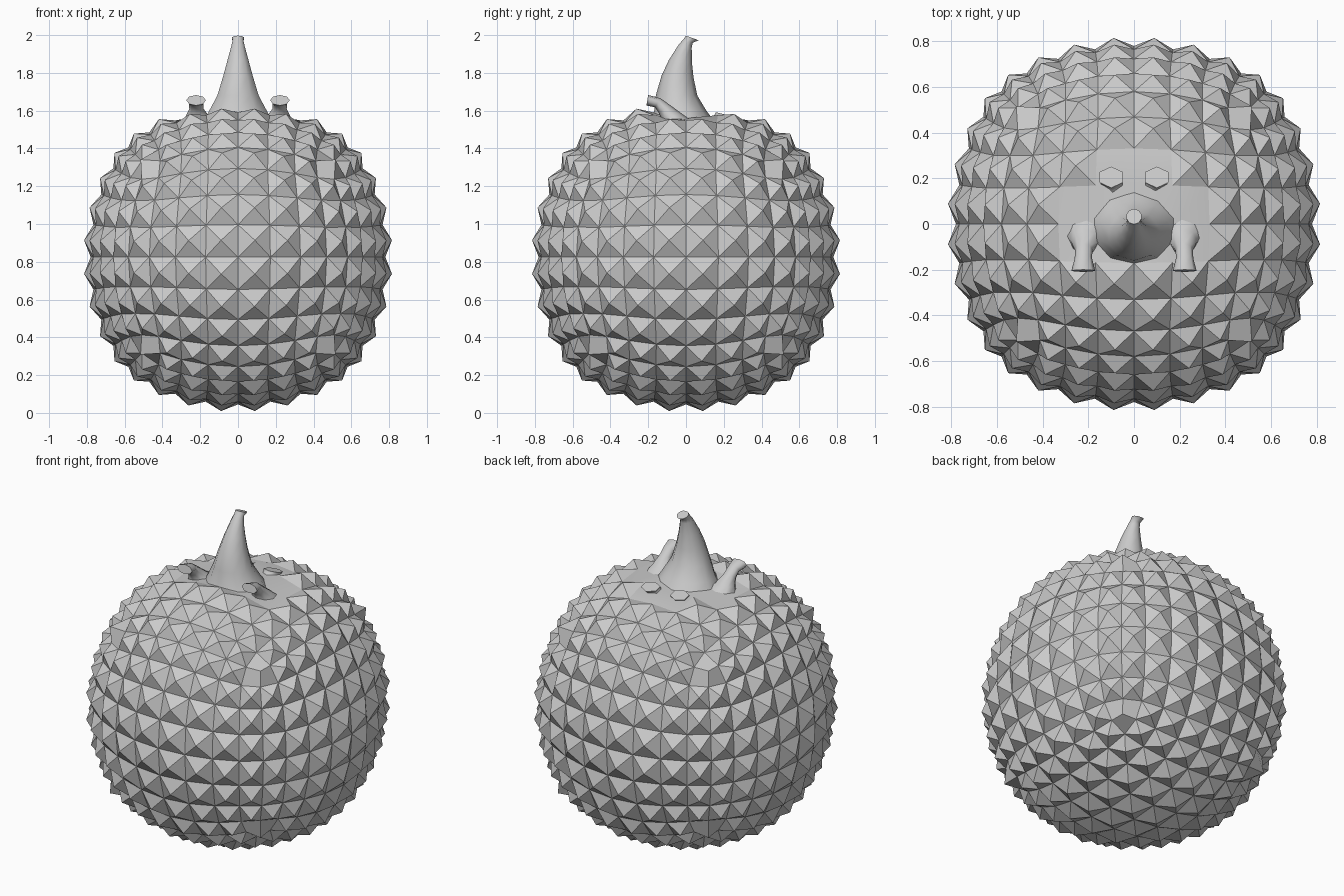
import bpy, bmesh, math
from mathutils import Matrix, Vector

if "Cube" in bpy.data.objects:
    bpy.data.objects.remove(bpy.data.objects["Cube"])

CZ = 0.825        # height of the body centre
BASE_R = 0.78     # radius of the husk at the middle of each cube side
SPIKE = 0.05


def loft(name, rings, sides):
    """Closed tube through rings of (x, y, z, half width, half depth, tilt about x)."""
    bm = bmesh.new()
    loops = []
    for x, y, z, rx, ry, tilt in rings:
        rot = Matrix.Rotation(math.radians(tilt), 3, 'X')
        loop = []
        for i in range(sides):
            a = 2 * math.pi * i / sides - math.pi / 2
            p = rot @ Vector((rx * math.cos(a), ry * math.sin(a), 0))
            loop.append(bm.verts.new(p + Vector((x, y, z))))
        loops.append(loop)
    for lo, hi in zip(loops, loops[1:]):
        for i in range(sides):
            j = (i + 1) % sides
            bm.faces.new((lo[i], lo[j], hi[j], hi[i])).smooth = True
    bm.faces.new(loops[0][::-1])
    bm.faces.new(loops[-1])
    bmesh.ops.recalc_face_normals(bm, faces=bm.faces)
    me = bpy.data.meshes.new(name)
    bm.to_mesh(me)
    bm.free()
    ob = bpy.data.objects.new(name, me)
    bpy.context.collection.objects.link(ob)
    return ob


# Husk: rounded cube, every cell raised to a pyramid except around the stem
bpy.ops.mesh.primitive_cube_add(size=2)
body = bpy.context.object
body.name = "spiky_husk"
sub = body.modifiers.new("round", 'SUBSURF')
sub.levels = 3
bpy.ops.object.modifier_apply(modifier=sub.name)

bm = bmesh.new()
bm.from_mesh(body.data)
k = BASE_R / max(v.co.z for v in bm.verts if abs(v.co.x) + abs(v.co.y) < 0.01)
# widen the middle cells and let the cube's edges and corners bulge a little
for v in bm.verts:
    p = v.co * k
    r, m = p.length, max(abs(c) for c in p)
    p = Vector([c * (1 + 0.09 * (1 - (c / m) ** 2)) for c in p]).normalized()
    v.co = p * r * (1 + 0.085 * (1 - max(abs(c) for c in p)))


def in_crown(f):
    c = f.calc_center_median()
    return c.z > 0.5 and ((abs(c.x) < 0.17 and -0.18 < c.y < 0.34)
                          or (abs(c.x) < 0.33 and abs(c.y) < 0.18))


crown = [f for f in bm.faces if in_crown(f)]
# the three cells at each cube corner share one larger spike
corners = [v for v in bm.verts if len(v.link_edges) == 3]
plain = set(crown) | {f for v in corners for f in v.link_faces}
spiky = [f for f in bm.faces if f not in plain]
for f in bm.faces:
    f.smooth = False
for f in crown:
    f.smooth = True
for v in corners:
    v.co += v.co.normalized() * 0.06
# sunken crown floor
for v in bm.verts:
    if v.co.z > 0.5 and all(f in crown for f in v.link_faces):
        v.co.z = min(v.co.z, 0.735)
bmesh.ops.poke(bm, faces=spiky, offset=SPIKE, center_mode='MEAN',
               use_relative_offset=False)
bmesh.ops.translate(bm, vec=(0, 0, CZ), verts=bm.verts)
bm.to_mesh(body.data)
bm.free()

# Stem: flared foot, leaning back to a hooked, cut tip
loft("stem", [
    (0, -0.02, 1.53, 0.20, 0.18, 0),
    (0, -0.03, 1.60, 0.16, 0.138, 0),
    (0, -0.05, 1.68, 0.115, 0.11, 0),
    (0, -0.045, 1.78, 0.083, 0.085, -3),
    (0, -0.03, 1.86, 0.06, 0.062, -6),
    (0, -0.005, 1.94, 0.037, 0.036, -12),
    (0, 0.012, 1.97, 0.03, 0.026, -25),
    (0, 0.033, 1.985, 0.034, 0.036, -20),
], 10)

for side, s in (("left", -1), ("right", 1)):
    # Front sepals: broad root, narrow waist, flared tip curling up and forward
    loft("front_sepal_" + side, [
        (s * 0.20, -0.03, 1.52, 0.11, 0.10, 0),
        (s * 0.215, -0.075, 1.57, 0.062, 0.055, 15),
        (s * 0.22, -0.115, 1.61, 0.038, 0.036, 35),
        (s * 0.222, -0.15, 1.642, 0.038, 0.028, 60),
        (s * 0.222, -0.205, 1.655, 0.052, 0.028, 80),
    ], 8)
    # Back sepals: cut short, flat tops level with the husk
    loft("back_sepal_" + side, [
        (s * 0.08, 0.16, 1.53, 0.08, 0.075, -8),
        (s * 0.095, 0.19, 1.56, 0.05, 0.045, -12),
        (s * 0.10, 0.205, 1.58, 0.058, 0.048, -14),
    ], 6)
